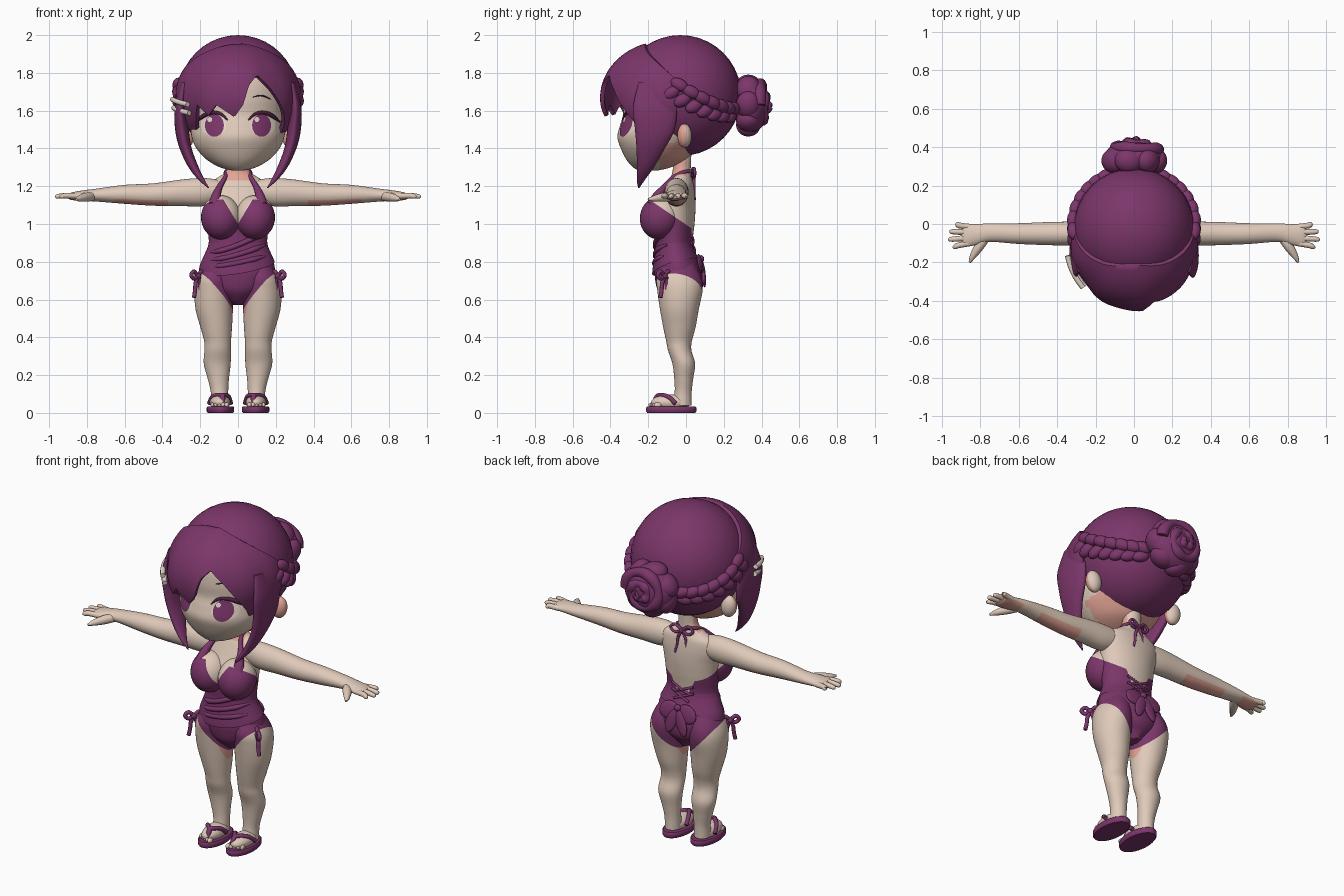
import bpy, bmesh, math
from mathutils import Vector, Matrix

if "Cube" in bpy.data.objects:
    bpy.data.objects.remove(bpy.data.objects["Cube"])

def material(name, rgb):
    m = bpy.data.materials.new(name)
    m.use_nodes = True
    m.diffuse_color = (*rgb, 1)
    m.node_tree.nodes["Principled BSDF"].inputs["Base Color"].default_value = (*rgb, 1)
    return m

SKIN = material("skin", (.74, .59, .49))
PINK = material("blush", (.77, .37, .30))
PLUM = material("plum", (.2, .037, .145))
DARK = material("dark_lash", (.07, .015, .05))
IVORY = material("ivory", (.8, .69, .61))
made = []

def finish(name, bm, mats, fix=True):
    if fix:
        bmesh.ops.recalc_face_normals(bm, faces=bm.faces)
    me = bpy.data.meshes.new(name)
    bm.to_mesh(me)
    bm.free()
    ob = bpy.data.objects.new(name, me)
    bpy.context.collection.objects.link(ob)
    for m in mats:
        me.materials.append(m)
    made.append(ob)
    return ob

def dense(rows, k=6):
    """Smooth resampling of a list of tuples."""
    out = []
    for i in range(len(rows) - 1):
        a, b, c, d = rows[max(i-1, 0)], rows[i], rows[i+1], rows[min(i+2, len(rows)-1)]
        for j in range(k):
            t = j / k
            out.append(tuple(q + .5*t*(r-p + t*(2*p-5*q+4*r-s + t*(3*(q-r)+s-p)))
                             for p, q, r, s in zip(a, b, c, d)))
    return out + [tuple(rows[-1])]

def sample(rows, z):
    for a, b in zip(rows, rows[1:]):
        if a[0] <= z <= b[0]:
            t = (z-a[0]) / (b[0]-a[0])
            return [p + (q-p)*t for p, q in zip(a, b)]
    return rows[-1]

def loft(name, rows, mats, along_x=False, n=48):
    """Ellipse rings (position, centre, centre, radius, radius) joined in a row."""
    bm, rings = bmesh.new(), []
    for p, c, d, r, s in rows:
        ring = []
        for i in range(n):
            a = math.tau * i / n
            u, v = c + r*math.cos(a), d + s*math.sin(a)
            ring.append(bm.verts.new((p, u, v) if along_x else (u, v, p)))
        rings.append(ring)
    for a, b in zip(rings, rings[1:]):
        for i in range(n):
            bm.faces.new((a[i], a[(i+1) % n], b[(i+1) % n], b[i]))
    bm.faces.new(rings[0])
    bm.faces.new(rings[-1])
    return finish(name, bm, mats)

def ball(name, loc, r, mats, rot=(0, 0, 0)):
    bm = bmesh.new()
    bmesh.ops.create_uvsphere(bm, u_segments=32, v_segments=20, radius=1)
    m = Matrix.Translation(loc)
    for axis, a in zip("XYZ", rot):
        m = m @ Matrix.Rotation(a, 4, axis)
    bm.transform(m @ Matrix.Diagonal((*r, 1)))
    return finish(name, bm, mats)

def tube(name, pts, mat, k=6):
    """Round strand through (x, y, z, radius) points."""
    cu = bpy.data.curves.new(name, 'CURVE')
    cu.dimensions, cu.bevel_depth, cu.bevel_resolution, cu.use_fill_caps = '3D', 1, 3, True
    path = dense(pts, k)
    sp = cu.splines.new('POLY')
    sp.points.add(len(path) - 1)
    for q, (x, y, z, r) in zip(sp.points, path):
        q.co, q.radius = (x, y, z, 1), r
    cu.materials.append(mat)
    ob = bpy.data.objects.new(name, cu)
    bpy.context.collection.objects.link(ob)
    made.append(ob)

def cut(ob, planes, clear=False):
    bm = bmesh.new()
    bm.from_mesh(ob.data)
    for co, no in planes:
        bmesh.ops.bisect_plane(bm, geom=bm.verts[:] + bm.edges[:] + bm.faces[:],
                               plane_co=co, plane_no=no, clear_inner=clear)
    bm.to_mesh(ob.data)
    bm.free()

def paint(ob, rule):
    for f in ob.data.polygons:
        f.material_index = rule(f.center, f.normal)

# Swimsuit outline: leg openings, neckline, arm edges, open back
def is_suit(c):
    x = abs(c.x)
    if c.z < .502 + 1.086*x - .25*c.y or c.z > min(.997 - .68*c.y, 1.334 - 1.2*x):
        return False
    if c.y < -.05 and x < (c.z-1) * .6:
        return False
    return not (c.y > 0 and x < (c.z-.82) * .5)

suit_cuts = [((0, 0, .997), (0, .68, 1))]
for s in (-1, 1):
    suit_cuts += [((0, 0, .502), (-1.086*s, .25, 1)), ((0, 0, 1), (s, 0, -.6)),
                  ((.12*s, 0, 1.19), (1.2*s, 0, 1)), ((0, 0, .82), (s, 0, -.5))]

# Torso and neck: height, half width, front, back
profile = [(.57, .03, -.07, .03), (.6, .07, -.11, .05), (.65, .14, -.15, .085), (.72, .19, -.165, .09),
           (.78, .193, -.165, .075), (.84, .172, -.16, .05), (.9, .155, -.16, .035), (1, .162, -.165, .045),
           (1.08, .172, -.165, .05), (1.15, .18, -.13, .048), (1.21, .165, -.1, .04),
           (1.25, .1, -.08, .028), (1.29, .058, -.07, .025), (1.4, .052, -.06, .03)]
body = dense([(z, 0, (f+b)/2, w, (b-f)/2) for z, w, f, b in profile], 8)
torso = loft("torso", body, [SKIN, PLUM, PINK], n=64)
cut(torso, suit_cuts)
paint(torso, lambda c, n: 1 if is_suit(c) else 2 if c.z > 1.232 and c.y < 0 and abs(c.x) < .085 else 0)

def skin_y(rows, x, z, back=False):
    _, _, cy, rx, ry = sample(rows, z)
    return cy + (1 if back else -1) * ry * math.sqrt(max(0, 1 - (x/rx)**2))

# Wrap over the waist with a slanted hem and diagonal folds
wrap_rows = []
for i in range(13):
    z = .7 + i/60
    _, x, y, rx, ry = sample(body, z)
    g = .016 * (1 - i/12)
    wrap_rows.append((z, x, y, rx + g, ry + g))
wrap = loft("waist_wrap", wrap_rows, [PLUM], n=64)
cut(wrap, [((0, -.165, .74), (-.15, -.3, 1))], True)
for a, b in ((.96, .85), (.89, .81), (.83, .775)):
    pts = []
    for i in range(7):
        x = .145 - .29*i/6
        z = b + (a-b) * (1 - i/6)**1.5
        pts.append((x, skin_y(body, x, z) - .002, z, .014 if 0 < i < 6 else .006))
    tube("wrap_fold", pts, PLUM)

def bow(name, o, u, k, r):
    """Two string loops and two hanging tails; u is the sideways direction."""
    o, u = Vector(o), Vector(u)
    for s in (-1, 1):
        for shape in (((0, 0), (.35, .25), (.6, .05), (.35, -.15), (0, 0)),
                      ((0, 0), (.2, -.4), (.25, -.8), (.35, -1.2))):
            tube(name, [(*(o + u*(s*a*k) + Vector((0, 0, b*k))), r) for a, b in shape], PLUM)
    ball(name + "_knot", o, (r*1.6,)*3, [PLUM])

bow("neck_bow", (0, .04, 1.265), (1, .1, 0), .115, .008)
ball("back_bow_knot", (0, .08, .815), (.02, .016, .02), [PLUM])
for s in (-1, 1):
    ball("back_bow_loop", (.06*s, .075, .79), (.062, .014, .05), [PLUM], (.2, .4*s, 0))
    ball("back_bow_tail", (.032*s, .092, .735), (.032, .012, .075), [PLUM], (.1, -.35*s, 0))
    bow("hip_bow", (.213*s, -.115, .725), (.6, -.6*s, 0), .095, .011)
    # Bust cups and halter straps
    bust = ball("bust", (.09*s, -.135, 1.035), (.106, .108, .118), [SKIN, PLUM], (-.35, 0, 0))
    cut(bust, suit_cuts)
    paint(bust, lambda c, n: int(is_suit(c)))
    tube("halter_strap", [(.124*s, -.175, 1.1, .034), (.115*s, -.15, 1.15, .025), (.095*s, -.11, 1.2, .015),
                          (.066*s, -.065, 1.25, .011), (.062*s, -.01, 1.275, .01), (.03*s, .03, 1.28, .009),
                          (0, .035, 1.268, .009)], PLUM)
    for z in (.87, .91):
        tube("back_lacing", [(x*s, skin_y(body, x, z + x*.4, True) + .004, z + x*.4, .007)
                             for x in (-.05, 0, .07)], PLUM)

    # Arms, fingers and thumb
    arm = dense([(.06, -.045, 1.175, .05, .045), (.13, -.047, 1.172, .058, .066), (.2, -.05, 1.168, .064, .075),
                 (.3, -.05, 1.165, .063, .07), (.45, -.05, 1.156, .06, .059), (.6, -.05, 1.157, .054, .05),
                 (.75, -.045, 1.153, .048, .034), (.82, -.055, 1.15, .054, .028), (.88, -.06, 1.147, .058, .02),
                 (.9, -.06, 1.146, .045, .01)])
    ob = loft("arm", [(s*r[0], *r[1:]) for r in arm], [SKIN, PINK], True)
    paint(ob, lambda c, n: int(n.z < -.5 and (.38 < abs(c.x) < .66 or abs(c.x) > .78)))
    for y, end, tip in ((-.015, .93, .0), (-.043, .962, -.04), (-.073, .968, -.08), (-.1, .945, -.12)):
        tube("finger", [(.85*s, y, 1.148, .015), (.91*s, (y+tip)/2, 1.15, .015),
                        ((end-.01)*s, tip, 1.146, .012), (end*s, tip, 1.145, .004)], SKIN)
    tube("thumb", [(.77*s, -.065, 1.146, .024), (.805*s, -.115, 1.142, .025), (.838*s, -.165, 1.135, .017),
                   (.856*s, -.2, 1.13, .006)], SKIN)

    # Legs
    leg = dense([(.04, .097, -.02, .045, .05), (.11, .098, -.015, .046, .045), (.18, .104, -.012, .056, .05),
                 (.26, .11, -.012, .071, .06), (.33, .108, -.033, .07, .062), (.38, .108, -.037, .071, .068),
                 (.45, .115, -.035, .083, .085), (.55, .126, -.035, .099, .103), (.65, .128, -.032, .102, .12),
                 (.72, .122, -.038, .092, .118), (.8, .1, -.04, .07, .08)])
    ob = loft("leg", [(z, s*x, *r) for z, x, *r in leg], [SKIN, PLUM, PINK])
    cut(ob, [suit_cuts[1 if s < 0 else 5], ((.028*s, 0, .48), (s, 0, -.25))])
    paint(ob, lambda c, n: 1 if is_suit(c) else 2 if abs(c.x) < .028 + (c.z-.48)*.25 and c.z > .45 else 0)

    # Feet and sandals
    ball("foot", (.095*s, -.08, .055), (.054, .105, .042), [SKIN])
    for i in range(5):
        ball("toe", ((.06+.019*i)*s, -.178 + .007*i, .042), (.013 - .001*i, .02, .014), [SKIN])
    loft("sandal_sole", [(z, .093*s, -.078, .073-g, .133-g) for z, g in
                         ((0, .006), (.008, 0), (.028, 0), (.034, .005))], [PLUM])
    for x in (.038, .152):
        tube("sandal_strap", [(x*s, -.055, .05, .012), ((x*.7+.083*.3)*s, -.1, .088, .012),
                              (.083*s, -.15, .091, .012), (.08*s, -.172, .05, .01)], PLUM)

# Head, blushed under the jaw
head = dense([(z, 0, (f+b)/2, w, (b-f)/2) for z, w, f, b in
              ((1.283, .03, -.25, -.15), (1.3, .095, -.28, -.08), (1.34, .165, -.315, 0), (1.4, .22, -.345, .05),
               (1.46, .245, -.363, .1), (1.52, .252, -.35, .13), (1.58, .256, -.333, .15), (1.66, .26, -.335, .16),
               (1.75, .25, -.32, .16), (1.85, .18, -.26, .12))])
face = loft("head", head, [SKIN, PINK], n=64)
paint(face, lambda c, n: int(n.z < -.45 and c.y > -.14 and c.z < 1.45))

def plate(name, x0, z0, rx, rz, lift, mat):
    """Thin disc that follows the face."""
    bm, rings = bmesh.new(), []
    for k in range(5):
        ring = []
        for i in range(32):
            a = math.tau * i / 32
            x, z = x0 + rx*(k+.01)/4*math.cos(a), z0 + rz*(k+.01)/4*math.sin(a)
            ring.append(bm.verts.new((x, skin_y(head, x, z) - lift, z)))
        rings.append(ring)
    for a, b in zip(rings, rings[1:]):
        for i in range(32):
            bm.faces.new((a[i], b[i], b[(i+1) % 32], a[(i+1) % 32]))
    finish(name, bm, [mat], False)

def face_line(name, pts, mat):
    tube(name, [(x, skin_y(head, x, z) - .003, z, r) for x, z, r in pts], mat)

for s in (-1, 1):
    plate("eye_white", .13*s, 1.522, .066, .055, .003, IVORY)
    plate("iris", .125*s, 1.522, .05, .06, .005, PLUM)
    plate("eye_glint", .125*s - .025, 1.553, .013, .013, .008, IVORY)
    face_line("eyelash", [(.055*s, 1.55, .003), (.09*s, 1.582, .008), (.135*s, 1.59, .01),
                          (.18*s, 1.573, .012), (.222*s, 1.54, .004)], DARK)
    face_line("eyebrow", [(.08*s, 1.672, .002), (.125*s, 1.68, .004), (.175*s, 1.66, .002)], DARK)
    ear = ball("ear", (.28*s, -.008, 1.467), (.046, .038, .064), [SKIN, PINK], (0, .15*s, 0))
    paint(ear, lambda c, n: int(n.y < .25))

# Back hair
cap = ball("back_hair", (0, -.03, 1.68), (.317, .322, .32), [PLUM])
cut(cap, [((0, 0, 1.36), (0, .47, .33))], True)

# Fringe: a shell over the forehead with a jagged hem
def hair_point(phi, z):
    h = .9 + .14 * max(0, math.cos(phi))**4
    f = math.sqrt(max(0, 1 - ((z-1.67)/.302)**2)) * h
    return Vector((.37*f*math.sin(phi), -.1 - .34*f*math.cos(phi), z))

hem = [(-100, 1.6), (-75, 1.5), (-52, 1.5), (-44, 1.555), (-38, 1.63), (-26, 1.575), (-18, 1.63), (-3, 1.565),
       (4, 1.63), (9, 1.74), (17, 1.79), (30, 1.71), (46, 1.59), (60, 1.48), (80, 1.5), (100, 1.6)]
core = Vector((0, -.1, 1.67))
bm, cols = bmesh.new(), []
for i in range(101):
    deg = -100 + 2*i
    phi, low = math.radians(deg), sample(hem, deg)[1]
    base, top = math.asin((low-1.67) / .302), 1.28 - .31*phi*phi
    col = []
    for j in range(25):
        t = j / 24
        p = hair_point(phi, 1.67 + .302*math.sin(base + (top-base)*t)) - core
        wave = 1 + .014 * math.sin(phi*9) * (1-t)
        p = Vector((p.x*wave, p.y*wave, p.z)) if j < 24 else p*.94
        col.append(bm.verts.new(core + p))
    cols.append(col)
for a, b in zip(cols, cols[1:]):
    for j in range(24):
        bm.faces.new((a[j], b[j], b[j+1], a[j+1]))
fringe = finish("fringe", bm, [PLUM], False)
fringe.modifiers.new("thickness", 'SOLIDIFY').thickness = .022

for s in (-1, 1):
    # Side locks
    lock = dense([(1.19, .155, -.25, .003, .003), (1.23, .19, -.24, .015, .02), (1.3, .235, -.215, .027, .045),
                  (1.4, .277, -.187, .032, .075), (1.5, .297, -.165, .036, .105), (1.62, .305, -.165, .03, .115),
                  (1.75, .285, -.165, .02, .085)])
    loft("side_lock", [(z, s*x, *r) for z, x, *r in lock], [PLUM], n=32)
    # Braids running to the bun
    for i in range(7):
        t = i / 6
        a, z = math.radians(-5 + 66*t), 1.59 + .125*(1-t)**2
        f = math.sqrt(1 - ((z-1.68)/.32)**2) * 1.01
        for d in (-1, 1):
            ball("braid_strand", (s*.317*f*math.cos(a), -.03 + .322*f*math.sin(a + .07*d), z + .022*d),
                 (.03, .05, .033), [PLUM], (-.5*d, 0, s*a))

# Bun: rounded core, ring of broad coils and a spiral rose
ball("bun_core", (0, .345, 1.63), (.155, .095, .145), [PLUM])
for i in range(7):
    a = math.tau * i / 7
    ball("bun_coil", (.115*math.cos(a), .33, 1.63 + .108*math.sin(a)), (.055, .065, .075), [PLUM], (0, .35 - a, 0))
spiral = []
for i in range(40):
    t, a = i / 39, i * .33
    r = .118 * (1-t) + .008
    spiral.append((r*math.cos(a), .388 + .045*t, 1.63 + r*math.sin(a), .032 + .004*math.sin(i*1.3) - .007*t))
tube("bun_spiral", spiral, PLUM, 3)

# Two hair clips
for z in (1.66, 1.615):
    pts = []
    for d in (-82, -70, -58, -48):
        p = hair_point(math.radians(d), z - (d+82)*.0008)
        pts.append((p.x*1.05, p.y - .022, p.z, .014))
    tube("hair_clip", pts, IVORY)

# Turn strands into meshes and smooth everything
bpy.ops.object.select_all(action='DESELECT')
for ob in made:
    ob.select_set(True)
bpy.context.view_layer.objects.active = next(o for o in made if o.type == 'CURVE')
bpy.ops.object.convert(target='MESH')
bpy.ops.object.shade_smooth_by_angle(angle=math.radians(50))
